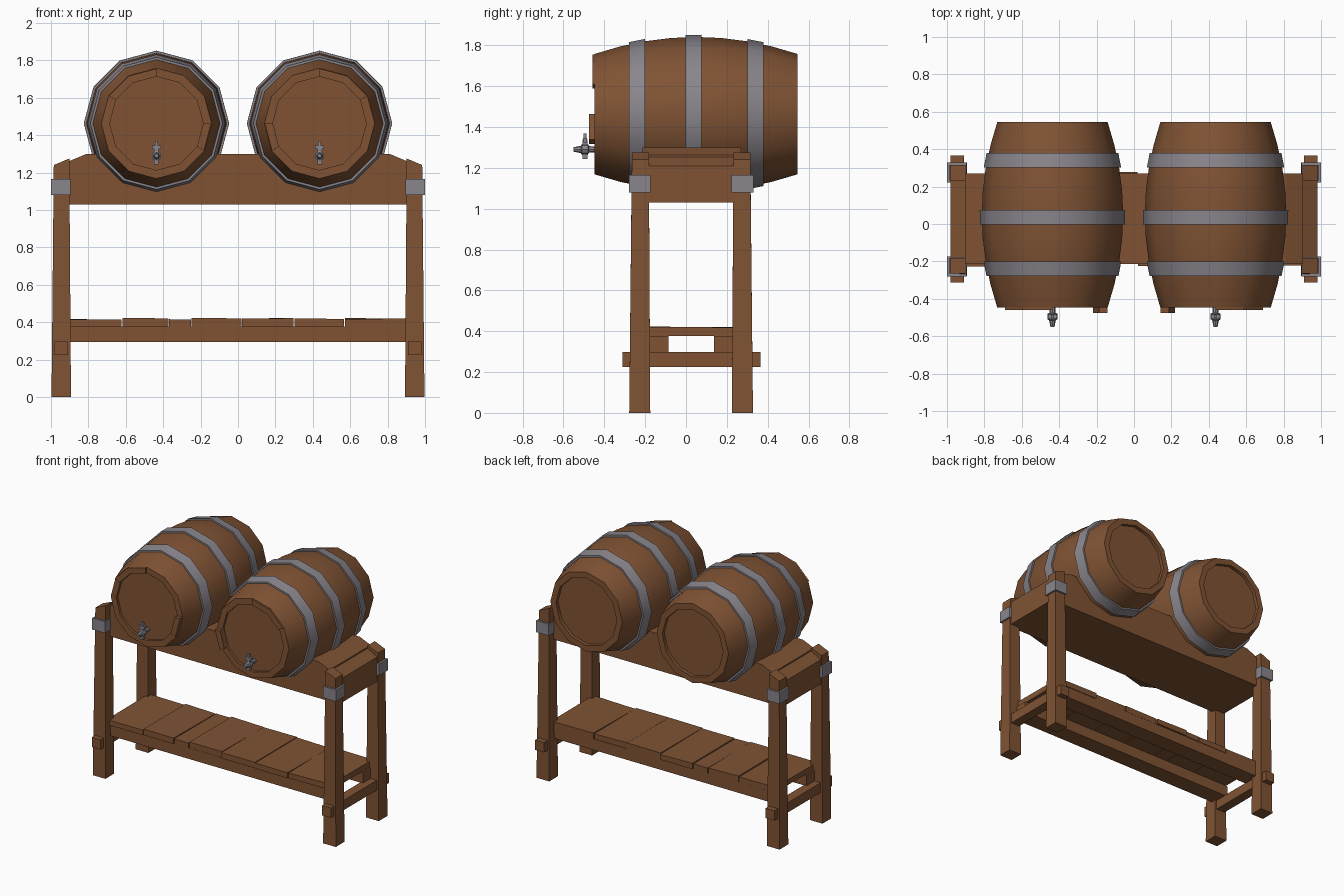
import bpy, bmesh, math, random
from mathutils import Vector

if "Cube" in bpy.data.objects:
    bpy.data.objects.remove(bpy.data.objects["Cube"])

random.seed(4)


def material(name, rgb):
    m = bpy.data.materials.new(name)
    m.diffuse_color = (*rgb, 1)
    m.use_nodes = True
    m.node_tree.nodes["Principled BSDF"].inputs["Base Color"].default_value = m.diffuse_color
    return m


WOOD = material("brown wood", (0.215, 0.086, 0.034))
METAL = material("grey metal", (0.25, 0.235, 0.262))


def finish(name, bm, mat, smooth=False):
    bmesh.ops.recalc_face_normals(bm, faces=bm.faces)
    me = bpy.data.meshes.new(name)
    bm.to_mesh(me)
    bm.free()
    me.materials.append(mat)
    if smooth:
        me.shade_smooth()
        me.set_sharp_from_angle(angle=math.radians(35))
    ob = bpy.data.objects.new(name, me)
    bpy.context.collection.objects.link(ob)
    return ob


def box(name, lo, hi, mat=WOOD, edit=None):
    bm = bmesh.new()
    bmesh.ops.create_cube(bm, size=1)
    for v in bm.verts:
        v.co = Vector(lo[i] if v.co[i] < 0 else hi[i] for i in range(3))
        if edit:
            edit(v.co)
    return finish(name, bm, mat)


def lathe(name, pts, cx, cz, mat, sides=12, closed=False):
    """Revolve (y, radius) points about a line along y."""
    bm = bmesh.new()
    rings = []
    for y, r in pts:
        if r == 0:
            rings.append([bm.verts.new((cx, y, cz))] * sides)
        else:
            rings.append([bm.verts.new((cx + r * math.cos(a), y, cz + r * math.sin(a)))
                          for a in (i * math.tau / sides for i in range(sides))])
    pairs = list(zip(rings, rings[1:]))
    if closed:
        pairs.append((rings[-1], rings[0]))
    for p, q in pairs:
        for i in range(sides):
            j = (i + 1) % sides
            bm.faces.new(dict.fromkeys((p[i], p[j], q[j], q[i])))
    return finish(name, bm, mat, True)


def bulge(y):
    return 0.378 - 0.083 * ((y - 0.049) / 0.496) ** 2


def stave_end(name, cx, cz, a0, a1, depth):
    # rim block that sticks out in front of the barrel
    bm = bmesh.new()
    vs = [bm.verts.new((cx + r * math.cos(math.radians(a)), -0.43, cz + r * math.sin(math.radians(a))))
          for r, a in ((0.25, a0), (0.293, a0), (0.293, a1), (0.25, a1))]
    face = bm.faces.new(vs)
    ext = bmesh.ops.extrude_face_region(bm, geom=[face])["geom"]
    for v in ext:
        if isinstance(v, bmesh.types.BMVert):
            v.co.y = -0.447 - depth
    finish(name, bm, WOOD)


# Barrels with hoops, rim blocks and taps
CZ = 1.463
for side, s in (("left", -1), ("right", 1)):
    cx = 0.436 * s
    ys = [-0.447 + 0.992 * i / 8 for i in range(9)]
    body = [(-0.428, 0), (-0.428, 0.25), (-0.447, 0.25)] + [(y, bulge(y)) for y in ys]
    body += [(0.545, 0.25), (0.52, 0.25), (0.52, 0)]
    lathe(side + "_barrel", body, cx, CZ, WOOD)
    for n, y0 in enumerate((-0.278, -0.002, 0.302)):
        y1 = y0 + 0.077
        a, b = bulge(y0), bulge(y1)
        lathe(f"{side}_hoop_{n + 1}", [(y0, a - 0.02), (y0, a + 0.011), (y1, b + 0.011), (y1, b - 0.02)],
              cx, CZ, METAL, closed=True)
    for n, (a0, a1, d) in enumerate(((-30, 0, 0.028), (120, 150, 0.012), (90, 120, 0.012))):
        if s > 0:
            a0, a1 = 180 - a1, 180 - a0
        stave_end(f"{side}_rim_block_{n + 1}", cx, CZ, a0, a1, d)
    # tap: tapered spout, upright plug and handle
    lathe(side + "_tap_spout", [(-0.42, 0), (-0.42, 0.014), (-0.475, 0.016), (-0.48, 0.026), (-0.51, 0.026),
                                (-0.515, 0.018), (-0.55, 0.011), (-0.55, 0)], cx, 1.29, METAL, 8)
    box(side + "_tap_plug", (cx - 0.012, -0.507, 1.243), (cx + 0.012, -0.483, 1.34), METAL)
    box(side + "_tap_handle", (cx - 0.024, -0.505, 1.325), (cx + 0.024, -0.485, 1.345), METAL)
    box(side + "_tap_knob", (cx - 0.008, -0.503, 1.34), (cx + 0.008, -0.487, 1.368), METAL)


# Cradle beam: wide middle, narrow ends sloping down between the posts
def cradle(name, half, low, y0, y1):
    bm = bmesh.new()
    prof = [(-half, 1.03), (half, 1.03), (half, low), (0.81, 1.30), (-0.81, 1.30), (-half, low)]
    face = bm.faces.new([bm.verts.new((x, y0, z)) for x, z in prof])
    ext = bmesh.ops.extrude_face_region(bm, geom=[face])["geom"]
    bmesh.ops.translate(bm, vec=(0, y1 - y0, 0), verts=[v for v in ext if isinstance(v, bmesh.types.BMVert)])
    finish(name, bm, WOOD)


cradle("cradle_middle", 0.90, 1.262, -0.213, 0.27)
cradle("cradle_ends", 0.98, 1.21, -0.18, 0.237)

# Legs with metal bands, and cross stretchers
CY = 0.025
for sx, side in ((-1, "left"), (1, "right")):
    for sy, end in ((-1, "front"), (1, "back")):
        def taper(co, sx=sx, sy=sy):
            outer_x, outer_y = abs(co.x) > 0.94, abs(co.y - CY) > 0.25
            if co.z > 1:
                co.x = sx * (0.985 if outer_x else 0.902)
                co.y = CY + sy * (0.29 if outer_y else 0.207)
                co.z = 1.24 if outer_x else 1.275
        ya, yb = sorted((CY + sy * 0.303, CY + sy * 0.2))
        xa, xb = sorted((sx * 0.997, sx * 0.893))
        box(f"{end}_{side}_leg", (xa, ya, 0), (xb, yb, 1.27), edit=taper)
        box(f"{end}_{side}_leg_band", (min(sx * 1.0, sx * 0.895), ya - 0.002, 1.08),
            (max(sx * 1.0, sx * 0.895), yb + 0.002, 1.165), METAL)
    box(side + "_stretcher", (sx * 0.945 - 0.036, -0.312, 0.225), (sx * 0.945 + 0.036, 0.366, 0.298))

# Shelf: two long rails with uneven boards laid across
box("front_shelf_rail", (-0.93, -0.215, 0.295), (0.93, -0.085, 0.377))
box("back_shelf_rail", (-0.93, 0.138, 0.295), (0.93, 0.265, 0.377))
edges = [-0.92, -0.62, -0.37, -0.25, 0.02, 0.3, 0.57, 0.92]
for n, (a, b) in enumerate(zip(edges, edges[1:])):
    j = random.uniform(-0.01, 0.01)

    def uneven(co):
        if co.z > 0.4:
            co.z += random.uniform(-0.005, 0.005)
    box(f"shelf_board_{n + 1}", (a + 0.002, -0.222 + j, 0.377), (b - 0.002, 0.27 + j, 0.418), edit=uneven)
